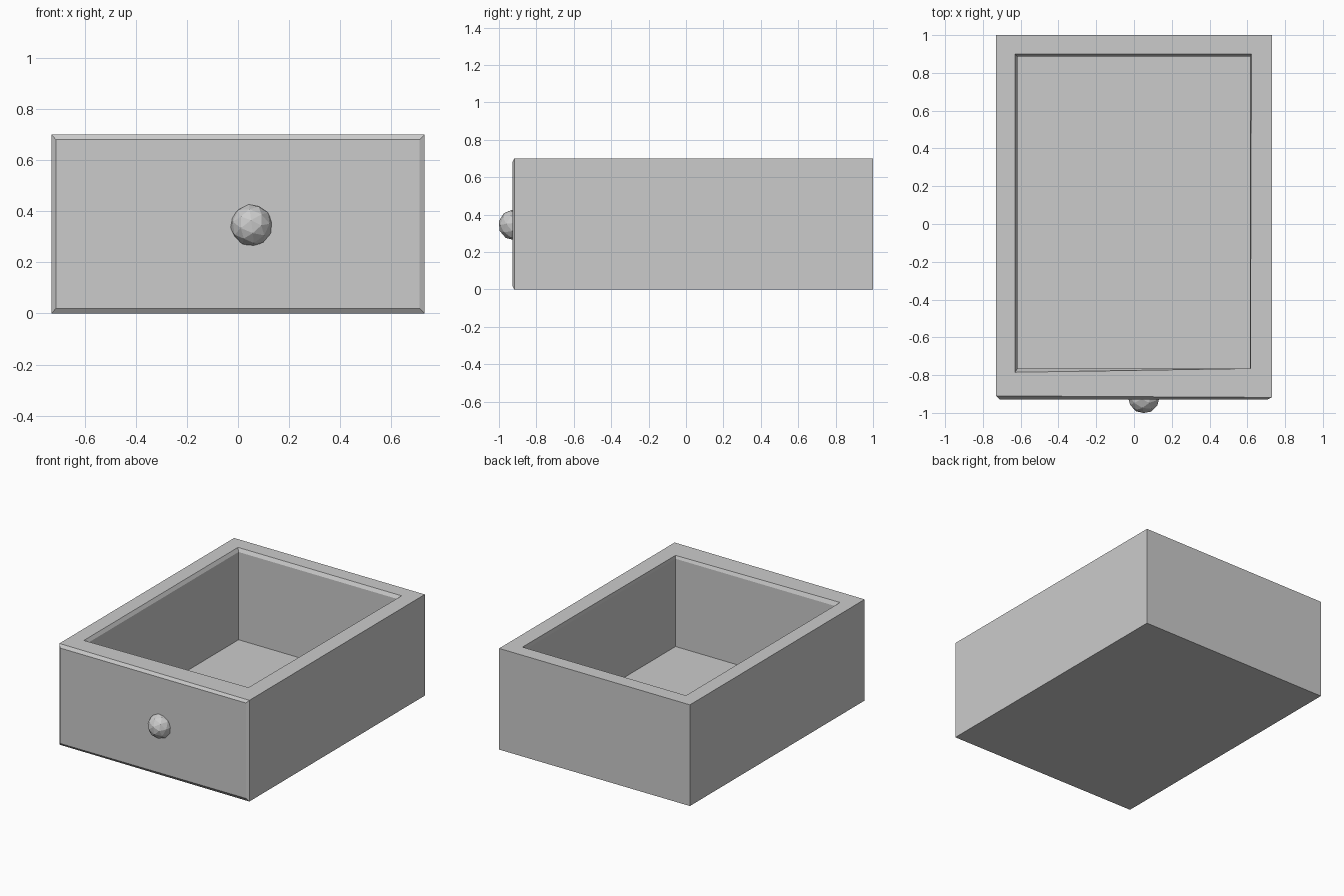
import bpy, bmesh
from mathutils import Euler

cube = bpy.data.objects.get("Cube")
if cube:
    bpy.data.objects.remove(cube, do_unlink=True)

grey = bpy.data.materials.new("plain grey")
grey.use_nodes = True
colour = (0.6, 0.6, 0.6, 1)
grey.diffuse_color = colour
grey.node_tree.nodes["Principled BSDF"].inputs["Base Color"].default_value = colour


def finish(bm, name):
    bmesh.ops.recalc_face_normals(bm, faces=bm.faces)
    mesh = bpy.data.meshes.new(name)
    bm.to_mesh(mesh)
    bm.free()
    mesh.materials.append(grey)
    obj = bpy.data.objects.new(name, mesh)
    bpy.context.collection.objects.link(obj)
    return obj


def inset(bm, face, place):
    """Inset a face, then put each of its corners where place() says."""
    bmesh.ops.inset_individual(bm, faces=[face], thickness=0.01)
    for v in face.verts:
        v.co = place(v.co.copy())


# Drawer body, with a slightly uneven front edge
bm = bmesh.new()
bmesh.ops.create_cube(bm, size=2)
for v in bm.verts:
    x, y, z = v.co
    front_edge = -0.91 if x < 0 else -0.918
    v.co = (0.73 * x, 1 if y > 0 else front_edge, 0.7 if z > 0 else 0)
bm.normal_update()
front = min(bm.faces, key=lambda f: f.normal.y)
top = max(bm.faces, key=lambda f: f.normal.z)

# Bevelled front panel
inset(bm, front, lambda c: (-0.712 if c.x < 0 else 0.71, -0.928,
                            0.68 if c.z > 0.35 else 0.02))


# Hollow: worn rim edge, chamfer, then the floor
def rim(c):
    if c.y > 0:
        return (-0.63 if c.x < 0 else 0.622, 0.9, 0.7)
    return (-0.63, -0.785, 0.7) if c.x < 0 else (0.616, -0.765, 0.7)


def well(z):
    return lambda c: (-0.616 if c.x < 0 else 0.615,
                      0.886 if c.y > 0 else -0.764, z)


inset(bm, top, rim)
inset(bm, top, well(0.677))
inset(bm, top, well(0.07))
finish(bm, "drawer_body")

# Faceted round knob
bm = bmesh.new()
bmesh.ops.create_icosphere(bm, subdivisions=2, radius=0.083)
knob = finish(bm, "drawer_knob")
knob.location = (0.052, -0.92, 0.345)
knob.rotation_euler = Euler((0.4, 0.3, 0.2))
